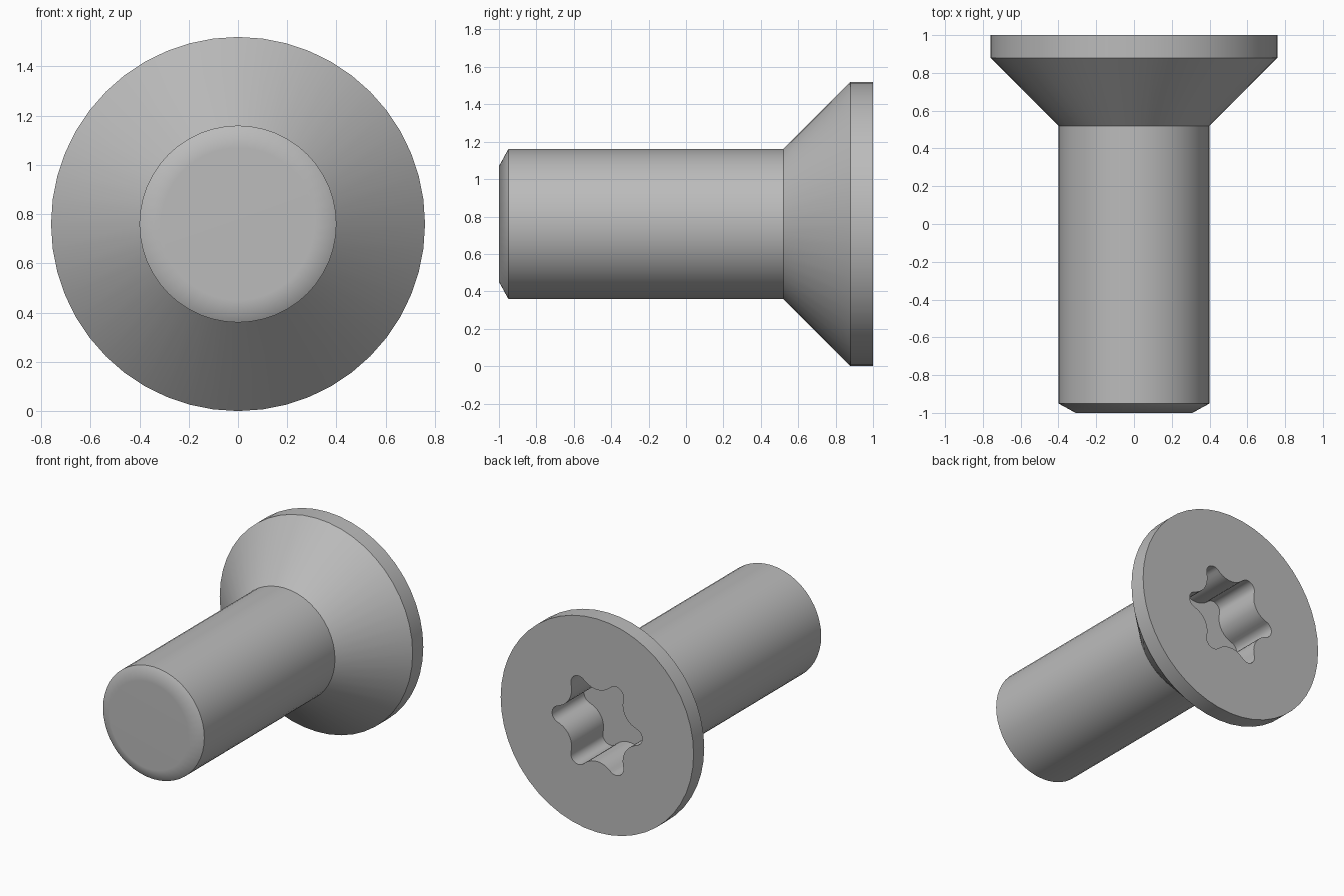
import bpy, bmesh, math
from math import sin, cos, pi, radians

if "Cube" in bpy.data.objects:
    bpy.data.objects.remove(bpy.data.objects["Cube"])

SEG = 48
AXIS_Z = 0.76

steel = bpy.data.materials.new("grey_steel")
steel.use_nodes = True
grey = (0.5, 0.5, 0.5, 1)
steel.diffuse_color = grey
steel.node_tree.nodes["Principled BSDF"].inputs["Base Color"].default_value = grey


def make_object(name, bm):
    bmesh.ops.recalc_face_normals(bm, faces=bm.faces)
    mesh = bpy.data.meshes.new(name)
    bm.to_mesh(mesh)
    bm.free()
    mesh.materials.append(steel)
    ob = bpy.data.objects.new(name, mesh)
    bpy.context.collection.objects.link(ob)
    return ob


def ring(bm, radius, y, turn=0.0):
    angles = [2 * pi * (i + turn) / SEG for i in range(SEG)]
    return [bm.verts.new((radius * cos(a), y, AXIS_Z + radius * sin(a))) for a in angles]


# Screw body: tip chamfer, shank, countersunk cone and head rim
bm = bmesh.new()
tip = ring(bm, 0.31, -1, 0.5)
rings = [ring(bm, r, y) for r, y in
         [(0.40, -0.95), (0.40, 0.52), (0.76, 0.88), (0.76, 1.0)]]
bm.faces.new(tip)
bm.faces.new(rings[-1])
for i in range(SEG):
    j = (i + 1) % SEG
    # zigzag chamfer triangles
    bm.faces.new((tip[i], rings[0][i], rings[0][j]))
    bm.faces.new((tip[i], rings[0][j], tip[j]))
    for a, b in zip(rings, rings[1:]):
        bm.faces.new((a[i], a[j], b[j], b[i]))
screw = make_object("screw_body", bm)

# Six-lobed drive socket: convex lobe arcs joined to concave valley arcs
LOBE_C, LOBE_R, VALLEY_C, VALLEY_R = 0.295, 0.06, 0.403, 0.148
outline = []
for k in range(6):
    base = k * pi / 3
    for centre, at, radius, start, end, steps in (
            (LOBE_C, 0, LOBE_R, -75, 75, 10),
            (VALLEY_C, 30, VALLEY_R, 255, 165, 8)):
        at = base + radians(at)
        for s in range(steps):
            a = base + radians(start + (end - start) * (s + 0.5) / steps)
            outline.append((centre * cos(at) + radius * cos(a),
                            centre * sin(at) + radius * sin(a)))
bm = bmesh.new()
floor, mouth = [[bm.verts.new((x, y, AXIS_Z + z)) for x, z in outline]
                for y in (0.64, 1.1)]
bm.faces.new(floor)
bm.faces.new(mouth)
for i in range(len(outline)):
    j = (i + 1) % len(outline)
    bm.faces.new((floor[i], floor[j], mouth[j], mouth[i]))
cutter = make_object("socket_cutter", bm)
cutter.hide_render = True

# Cut the socket, then smooth the round surfaces
bpy.ops.object.select_all(action="DESELECT")
screw.select_set(True)
bpy.context.view_layer.objects.active = screw
cut = screw.modifiers.new("socket", "BOOLEAN")
cut.operation = "DIFFERENCE"
cut.solver = "EXACT"
cut.object = cutter
bpy.ops.object.modifier_apply(modifier=cut.name)
bpy.data.objects.remove(cutter)
bpy.ops.object.shade_smooth_by_angle(angle=radians(30))
weighted = screw.modifiers.new("even_normals", "WEIGHTED_NORMAL")
weighted.keep_sharp = True
